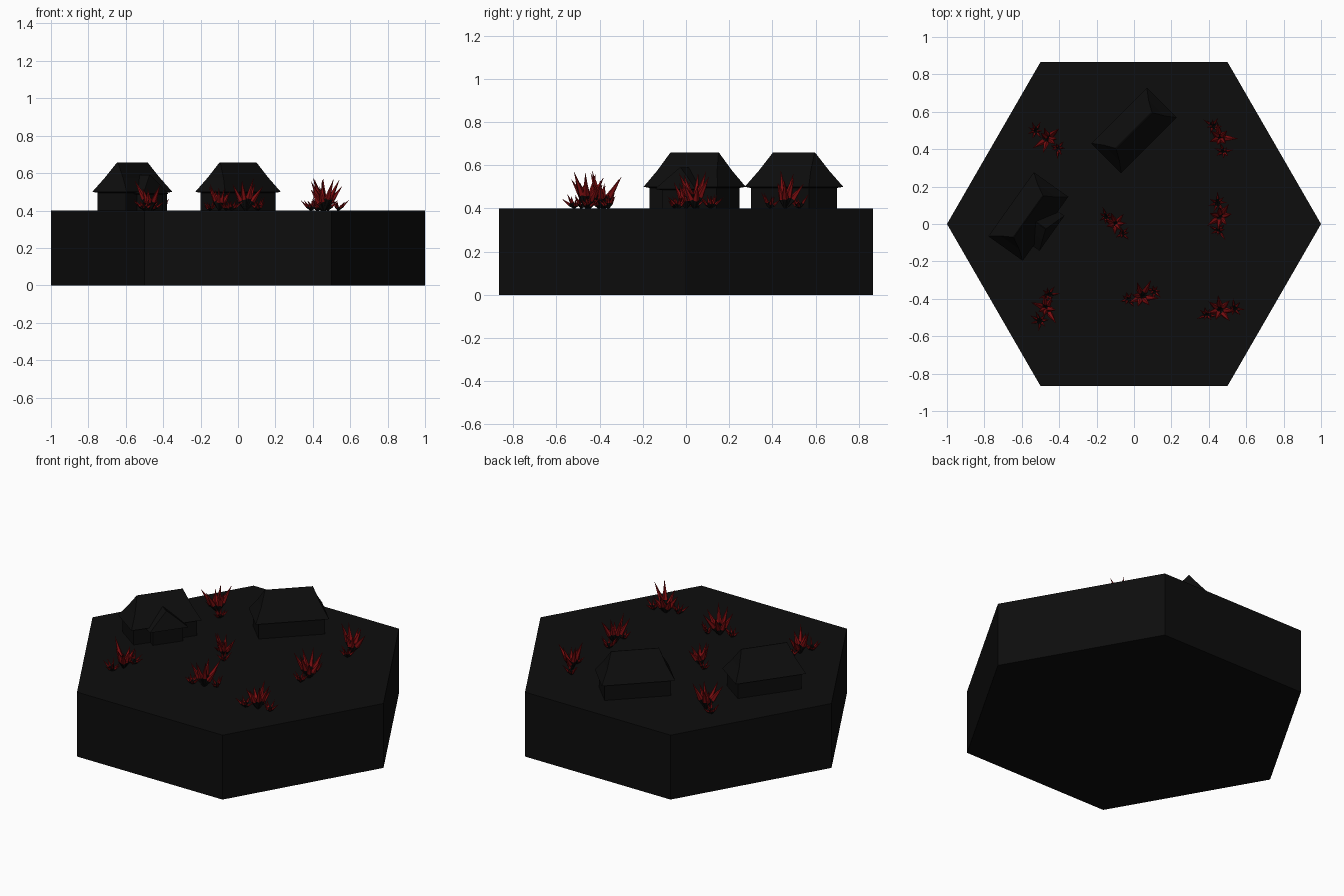
import bpy, bmesh, math, random
from mathutils import Vector, Matrix

cube = bpy.data.objects.get("Cube")
if cube:
    bpy.data.objects.remove(cube, do_unlink=True)


def material(name, rgb):
    m = bpy.data.materials.new(name)
    m.use_nodes = True
    m.diffuse_color = (*rgb, 1)
    m.node_tree.nodes["Principled BSDF"].inputs["Base Color"].default_value = (*rgb, 1)
    return m


charcoal = material("charcoal", (0.004, 0.004, 0.004))
crimson = material("crimson", (0.2, 0.004, 0.005))
TOP = 0.4


def finish(bm, name, mats):
    bmesh.ops.recalc_face_normals(bm, faces=bm.faces)
    mesh = bpy.data.meshes.new(name)
    bm.to_mesh(mesh)
    bm.free()
    for m in mats:
        mesh.materials.append(m)
    obj = bpy.data.objects.new(name, mesh)
    bpy.context.collection.objects.link(obj)
    return obj


def loft(bm, rings, caps=True):
    """Join rings of points with quads; return the new faces row by row."""
    rows = [[bm.verts.new(p) for p in ring] for ring in rings]
    n = len(rows[0])
    bands = [[bm.faces.new((a[i], a[(i + 1) % n], b[(i + 1) % n], b[i])) for i in range(n)]
             for a, b in zip(rows, rows[1:])]
    if caps:
        bm.faces.new(rows[0])
        bm.faces.new(rows[-1])
    return bands


# Hexagonal ground tile
bm = bmesh.new()
corners = [(math.cos(math.radians(60 * i)), math.sin(math.radians(60 * i))) for i in range(6)]
loft(bm, [[(x, y, z) for x, y in corners] for z in (0, TOP)])
finish(bm, "hexagon_tile", [charcoal])


# House: walls, overhanging eaves and a two-pitch hipped roof
def house(name, matrix, sections):
    bm = bmesh.new()
    loft(bm, [[matrix @ Vector((sx * hx, sy * hy, z))
               for sx, sy in ((-1, -1), (1, -1), (1, 1), (-1, 1))]
              for z, hx, hy in sections])
    bmesh.ops.remove_doubles(bm, verts=bm.verts, dist=0.0001)
    finish(bm, name, [charcoal])


def placed(x, y, degrees):
    return Matrix.Translation((x, y, TOP)) @ Matrix.Rotation(math.radians(degrees), 4, "Z")


main = [(0, 0.19, 0.093), (0.095, 0.19, 0.093), (0.1, 0.21, 0.113),
        (0.175, 0.17, 0.06), (0.258, 0.137, 0.002)]
wing = [(0, 0.085, 0.09), (0.085, 0.085, 0.09), (0.09, 0.105, 0.115),
        (0.14, 0.085, 0.06), (0.19, 0.065, 0.002)]
house("back_house", placed(0, 0.5, 45), main)
side = placed(-0.565, 0.04, 54.6)
house("side_house", side, main)
house("side_house_wing",
      side @ Matrix.Translation((0, -0.05, 0)) @ Matrix.Rotation(math.pi / 2, 4, "Z"), wing)


# Crystal shard: dark tapering root below, long red point above
def shard(bm, foot, direction, length, radius):
    turn = direction.to_track_quat("Z", "Y")
    spin = random.uniform(0, math.tau)

    def ring(height, r):
        return [foot + turn @ Vector((r * math.cos(spin + math.tau * i / 5),
                                      r * math.sin(spin + math.tau * i / 5), height))
                for i in range(5)]

    root, point = loft(bm, [ring(0, radius * 0.35), ring(length * 0.38, radius),
                            ring(length, radius * 0.03)])
    for f in point:
        f.material_index = 1


def clump(bm, foot, size, count, lean):
    for i in range(count):
        a = math.tau * (i + random.uniform(-0.25, 0.25)) / count
        tilt = math.radians(lean * random.uniform(0.45, 1.0))
        d = Vector((math.sin(tilt) * math.cos(a), math.sin(tilt) * math.sin(a), math.cos(tilt)))
        shard(bm, foot, d, size * random.uniform(0.65, 1.0), size * 0.09)


random.seed(4)
clusters = [(-0.46, 0.46, 150, 1), (0.46, 0.46, 120, 1), (0.46, 0.04, 100, 1),
            (-0.1, 0, 140, 0.85), (-0.47, -0.45, 80, 1), (0.04, -0.39, 25, 1),
            (0.46, -0.46, 200, 1)]
for number, (x, y, degrees, scale) in enumerate(clusters, 1):
    bm = bmesh.new()
    centre = Vector((x, y, TOP))
    clump(bm, centre, 0.185 * scale, 7, 38)
    for turn in (0, 165):
        a = math.radians(degrees + turn)
        offset = Vector((math.cos(a), math.sin(a), 0)) * 0.075 * scale
        clump(bm, centre + offset, 0.085 * scale, 7, 55)
    finish(bm, f"crystal_cluster_{number}", [charcoal, crimson])
